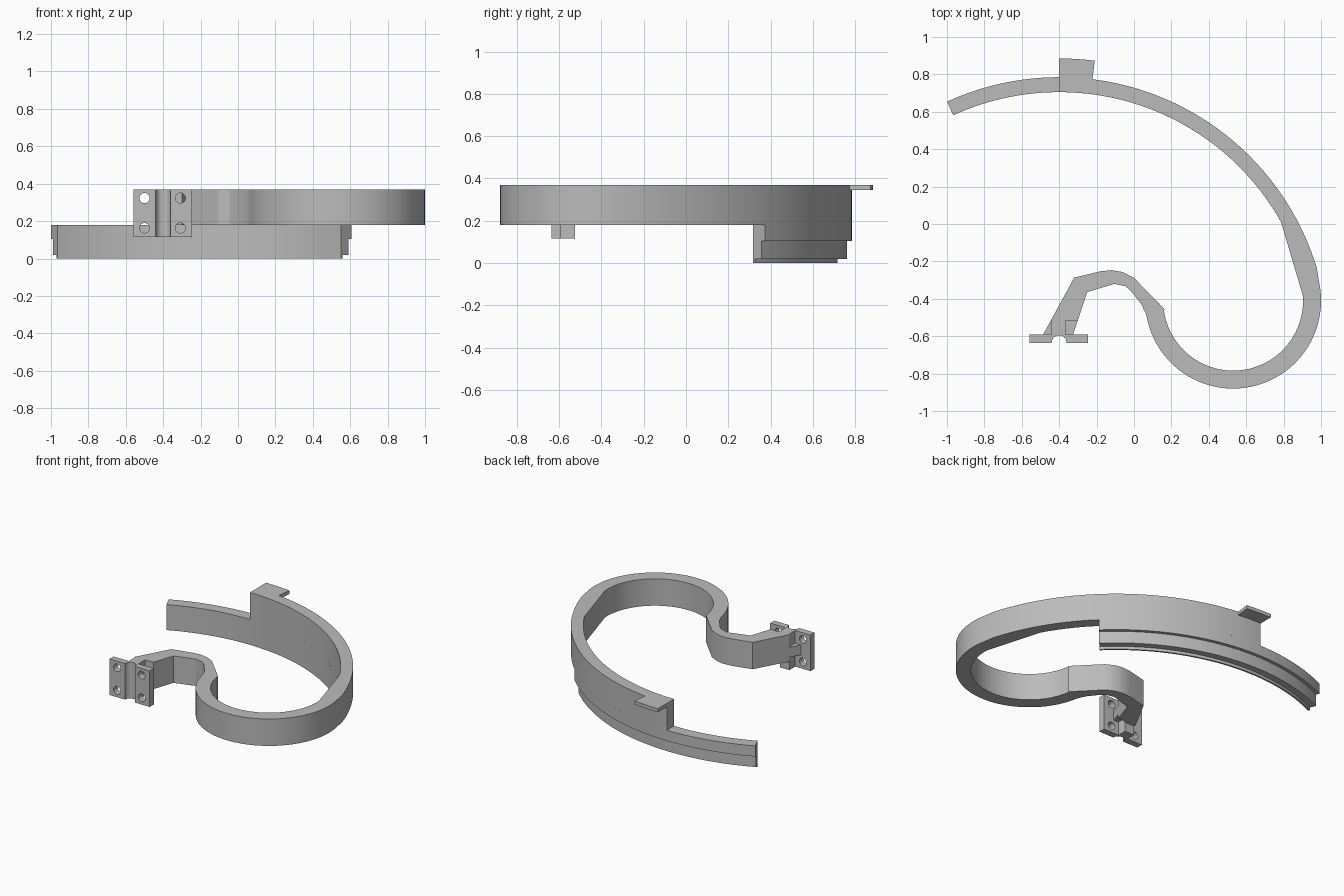
import bpy, bmesh
from math import sin, cos, radians

if "Cube" in bpy.data.objects:
    bpy.data.objects.remove(bpy.data.objects["Cube"], do_unlink=True)

GREY = (0.5, 0.5, 0.5, 1)
mat = bpy.data.materials.new("plain grey")
mat.use_nodes = True
mat.diffuse_color = GREY
mat.node_tree.nodes["Principled BSDF"].inputs["Base Color"].default_value = GREY

BIG = (-0.4, -0.655)     # centre of the long arc
LOOP = (0.53, -0.41)     # centre of the small loop
R_IN, R_OUT = 1.36, 1.44
END = 114.6              # free end of the rail, in degrees
MID, TOP = 0.18, 0.37    # seam between rail and band, and top of band


def arc(centre, r, a0, a1, n):
    angles = [radians(a0 + (a1 - a0) * i / n) for i in range(n + 1)]
    return [(centre[0] + r * cos(a), centre[1] + r * sin(a)) for a in angles]


def prism(name, outline, z0, z1):
    bm = bmesh.new()
    face = bm.faces.new([bm.verts.new((x, y, z0)) for x, y in outline])
    ext = bmesh.ops.extrude_face_region(bm, geom=[face])
    up = [v for v in ext["geom"] if isinstance(v, bmesh.types.BMVert)]
    bmesh.ops.translate(bm, verts=up, vec=(0, 0, z1 - z0))
    bmesh.ops.recalc_face_normals(bm, faces=bm.faces)
    mesh = bpy.data.meshes.new(name)
    bm.to_mesh(mesh)
    bm.free()
    obj = bpy.data.objects.new(name, mesh)
    bpy.context.collection.objects.link(obj)
    mesh.materials.append(mat)
    return obj


def activate(obj):
    bpy.ops.object.select_all(action="DESELECT")
    obj.select_set(True)
    bpy.context.view_layer.objects.active = obj


def cut(obj, cutter):
    cutter.hide_render = True
    mod = obj.modifiers.new("cut", "BOOLEAN")
    mod.operation = "DIFFERENCE"
    mod.solver = "EXACT"
    mod.object = cutter
    activate(obj)
    bpy.ops.object.modifier_apply(modifier=mod.name)
    bpy.data.objects.remove(cutter, do_unlink=True)


def rect(x0, x1, y0, y1):
    return [(x0, y0), (x1, y0), (x1, y1), (x0, y1)]


def ring(r0, r1, a0, a1, n):
    return arc(BIG, r0, a0, a1, n) + arc(BIG, r1, a1, a0, n)


# Upper band: long arc, small loop and bent arm in one outline
outer = arc(BIG, R_OUT, 90, 17, 40) + arc(LOOP, 0.47, 12, -170.5, 48)
arm_inner = [(0.04, -0.43), (-0.015, -0.36), (-0.045, -0.333), (-0.105, -0.32),
             (-0.25, -0.364), (-0.325, -0.59)]
arm_outer = [(-0.485, -0.59), (-0.32, -0.287), (-0.18, -0.253), (-0.12, -0.247),
             (-0.06, -0.257), (0.0, -0.288), (0.165, -0.457)]
inner = arc(LOOP, 0.374, -172, 4, 48) + arc(BIG, R_IN, 29.3, 90, 36)
band = prism("band_with_arm", outer + arm_inner + arm_outer + inner, MID, TOP)

# Screw pockets in the end of the arm
for x0, x1 in ((-0.6, -0.44), (-0.365, -0.2)):
    for z0, z1 in ((0.1, 0.21), (0.28, 0.4)):
        cut(band, prism("pocket", rect(x0, x1, -0.6, -0.515), z0, z1))

# Lower rail, stepped inwards towards the bottom
steps = (("rail_upper", R_OUT, 0.105, MID),
         ("rail_middle", 1.417, 0.02, 0.105),
         ("rail_foot", 1.372, 0, 0.02))
parts = [band]
for name, r, z0, z1 in steps:
    parts.append(prism(name, ring(R_IN, r, 45.6, END, 40), z0, z1))

# Small tab at the top of the band
parts.append(prism("tab", ring(R_OUT - 0.01, 1.54, 82.9, 90, 6), 0.345, TOP))

# Mounting plate with a spine behind and a round groove in front
profile = ([(-0.56, -0.635)] + arc((-0.4, -0.635), 0.04, 180, 0, 14)
           + [(-0.245, -0.635), (-0.245, -0.59), (-0.365, -0.59), (-0.365, -0.525),
              (-0.44, -0.525), (-0.44, -0.59), (-0.56, -0.59)])
plate = prism("mounting_plate", profile, 0.115, TOP)
for x in (-0.5, -0.308):
    for z in (0.163, 0.323):
        bpy.ops.mesh.primitive_cylinder_add(vertices=24, radius=0.027, depth=0.2,
                                            location=(x, -0.61, z),
                                            rotation=(radians(90), 0, 0))
        cut(plate, bpy.context.object)
parts.append(plate)

for obj in parts:
    activate(obj)
    bpy.ops.object.shade_smooth_by_angle(angle=radians(20))
